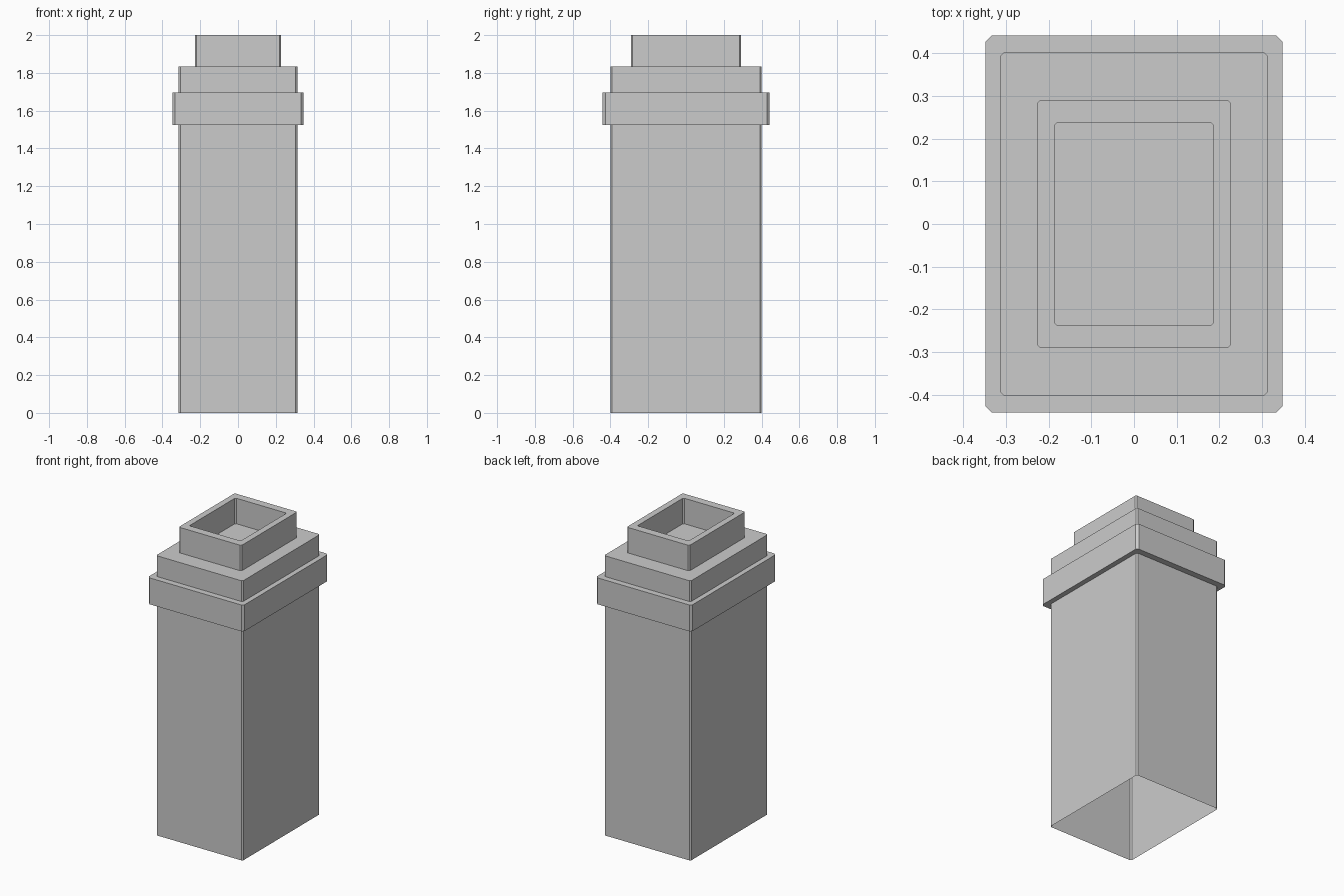
import bpy, bmesh

if "Cube" in bpy.data.objects:
    bpy.data.objects.remove(bpy.data.objects["Cube"])


def rect_loop(bm, hx, hy, z, c):
    """Rectangle ring with chamfered corners."""
    pts = [(hx - c, -hy), (hx, -hy + c), (hx, hy - c), (hx - c, hy),
           (-hx + c, hy), (-hx, hy - c), (-hx, -hy + c), (-hx + c, -hy)]
    return [bm.verts.new((x, y, z)) for x, y in pts]


def stepped_shell(name, rings, cap=False):
    """Bridge successive rings (half x, half y, z, chamfer) into a shell."""
    bm = bmesh.new()
    loops = [rect_loop(bm, *r) for r in rings]
    for a, b in zip(loops, loops[1:]):
        for i in range(8):
            j = (i + 1) % 8
            bm.faces.new((a[i], a[j], b[j], b[i]))
    if cap:
        bm.faces.new(loops[-1])
    mesh = bpy.data.meshes.new(name)
    bm.to_mesh(mesh)
    bm.free()
    obj = bpy.data.objects.new(name, mesh)
    bpy.context.collection.objects.link(obj)
    return obj


SHAFT = (0.314, 0.401)
COLLAR = (0.347, 0.4415)
POT = (0.227, 0.290)
HOLE = (0.186, 0.238)
Z_COLLAR, Z_NECK, Z_LEDGE, Z_TOP = 1.524, 1.697, 1.833, 2.0

# Main stack, open underneath
stepped_shell("chimney_shaft", [(*SHAFT, 0, 0.009), (*SHAFT, Z_COLLAR, 0.009)])

# Projecting band with its lower and upper ledges
stepped_shell("chimney_collar", [
    (*SHAFT, Z_COLLAR, 0.009), (*COLLAR, Z_COLLAR, 0.014),
    (*COLLAR, Z_NECK, 0.014), (*SHAFT, Z_NECK, 0.009)])

# Upper block and the ledge around the flue
stepped_shell("chimney_neck", [
    (*SHAFT, Z_NECK, 0.009), (*SHAFT, Z_LEDGE, 0.009), (*POT, Z_LEDGE, 0.008)])

# Flue with a recessed opening and closed floor
stepped_shell("chimney_flue", [
    (*POT, Z_LEDGE, 0.008), (*POT, Z_TOP, 0.008),
    (*HOLE, Z_TOP, 0.007), (*HOLE, Z_LEDGE, 0.007)], cap=True)
